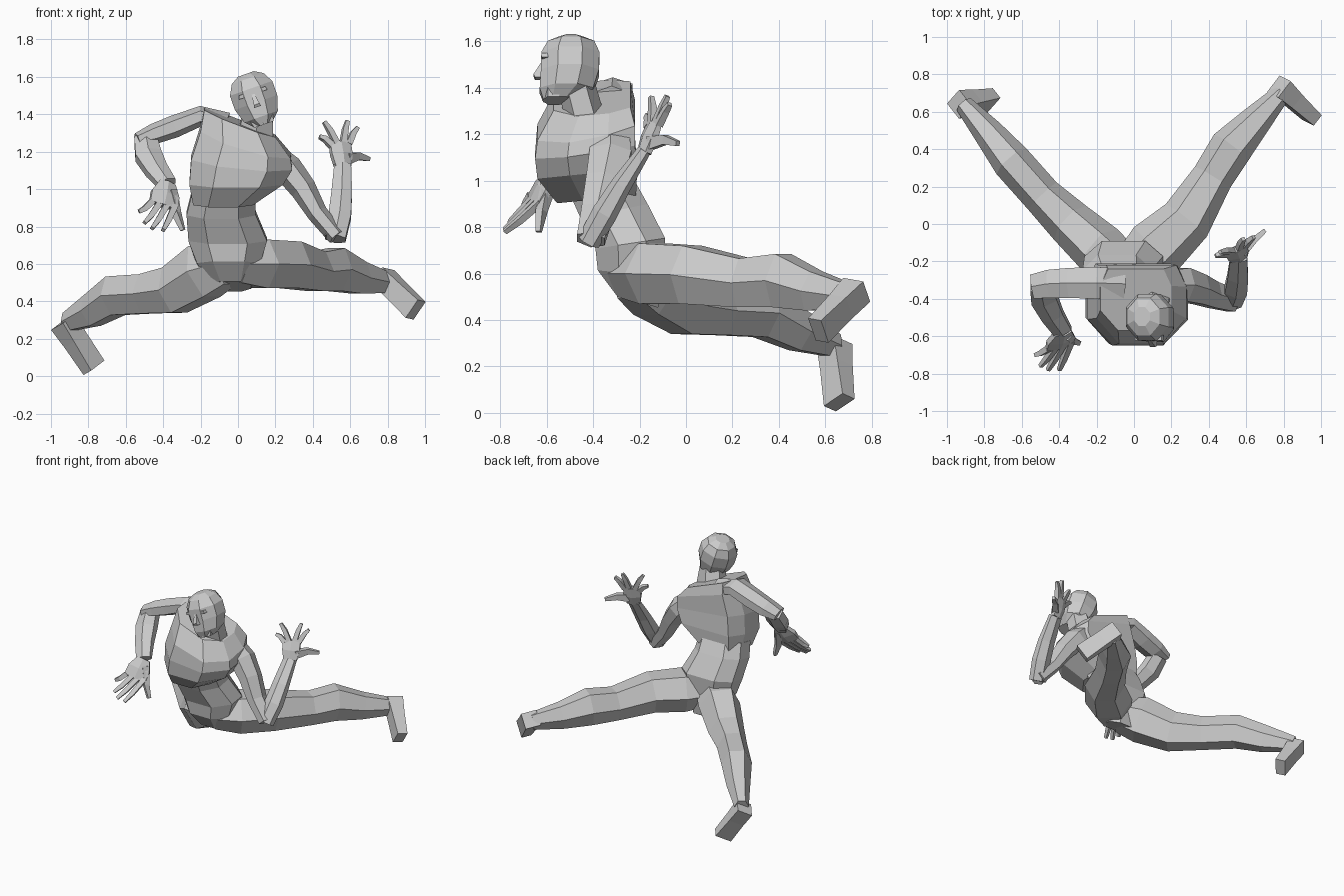
import bpy, bmesh, math
from mathutils import Vector, Matrix

cube = bpy.data.objects.get("Cube")
if cube:
    bpy.data.objects.remove(cube, do_unlink=True)

grey = bpy.data.materials.new("clay grey")
grey.use_nodes = True
tone = (0.6, 0.6, 0.6, 1)
grey.diffuse_color = tone
grey.node_tree.nodes["Principled BSDF"].inputs["Base Color"].default_value = tone


def skin(name, loops):
    """Bridge a list of point loops into a closed, flat shaded part."""
    bm = bmesh.new()
    rows = [[bm.verts.new(p) for p in loop] for loop in loops]
    n = len(rows[0])
    for a, b in zip(rows, rows[1:]):
        for i in range(n):
            j = (i + 1) % n
            bm.faces.new((a[i], a[j], b[j], b[i]))
    bm.faces.new(rows[0][::-1])
    bm.faces.new(rows[-1])
    bmesh.ops.recalc_face_normals(bm, faces=bm.faces)
    mesh = bpy.data.meshes.new(name)
    bm.to_mesh(mesh)
    bm.free()
    mesh.materials.append(grey)
    obj = bpy.data.objects.new(name, mesh)
    bpy.context.collection.objects.link(obj)
    return obj


def ring(c, u, v, w, d, n):
    """Polygon around c reaching w along u and d along v."""
    angles = [math.tau * (i + 0.5) / n for i in range(n)]
    kx = max(math.cos(a) for a in angles)
    ky = max(math.sin(a) for a in angles)
    return [c + u * (w * math.cos(a) / kx) + v * (d * math.sin(a) / ky) for a in angles]


def limb(name, stations, side, n=6):
    """Tube through (x, y, z, half width along side, half depth) stations."""
    pts = [Vector(s[:3]) for s in stations]
    loops = []
    for i, s in enumerate(stations):
        t = (pts[min(i + 1, len(pts) - 1)] - pts[max(i - 1, 0)]).normalized()
        u = Vector(side)
        u = (u - t * u.dot(t)).normalized()
        loops.append(ring(pts[i], u, t.cross(u), s[3], s[4], n))
    return skin(name, loops)


def body(name, stations, back):
    """Trunk rings: x, y, z, half width, half depth, sideways slope, depth slope."""
    half = [(.5, -1), (1, -.35), (1, .45), (back, 1)]
    outline = half + [(-x, y) for x, y in reversed(half)]
    loops = []
    for x, y, z, w, d, roll, pitch in stations:
        loops.append([Vector((x + a * w, y + b * d, z + a * w * roll + b * d * pitch))
                      for a, b in outline])
    skin(name, loops)


# Trunk
body("pelvis", [
    (-.04, -.21, .48, .11, .09, 0, -.3),
    (-.05, -.24, .60, .17, .14, 0, -.1),
    (-.055, -.24, .73, .21, .15, 0, .15),
    (-.09, -.31, .87, .185, .145, 0, .2),
    (-.08, -.36, .97, .17, .14, 0, .2)], .55)
body("chest", [
    (-.08, -.385, .92, .16, .17, 0, .1),
    (-.01, -.425, 1.03, .25, .215, 0, .1),
    (.02, -.435, 1.14, .27, .215, -.1, .15),
    (.04, -.43, 1.25, .24, .21, -.3, .2),
    (.01, -.405, 1.355, .19, .165, -.38, .1)], .78)
limb("neck", [(.09, -.435, 1.27, .1, .085), (.11, -.475, 1.42, .075, .08)], (1, 0, 0))

# Head, built upright then tilted onto the neck
tilt = Matrix.Translation((.09, -.495, 1.482)) @ Matrix.Rotation(-.34, 4, 'Y')


def head_part(name, stations, n):
    loops = [ring(Vector((0, y, z)), Vector((1, 0, 0)), Vector((0, 1, 0)), w, d, n)
             for y, z, w, d in stations]
    obj = skin(name, loops)
    obj.data.transform(tilt)


head_part("head", [
    (-.05, -.145, .05, .07), (-.02, -.10, .095, .115), (-.005, -.02, .12, .125),
    (-.003, .06, .12, .125), (.0, .115, .09, .1), (.0, .142, .045, .05)], 8)
head_part("nose", [(-.13, -.045, .02, .025), (-.13, -.03, .016, .032), (-.115, .03, .008, .012)], 4)
head_part("brow", [(-.09, .025, .08, .036), (-.09, .045, .075, .038)], 4)
head_part("jaw", [(-.075, -.145, .055, .05), (-.075, -.08, .07, .05)], 6)

# Arms
limb("left_upper_arm", [
    (.19, -.325, 1.19, .08, .06), (.265, -.325, 1.11, .09, .08), (.35, -.35, 1.0, .08, .07),
    (.425, -.38, .87, .07, .055), (.53, -.41, .745, .06, .05)], (0, 1, 0))
limb("left_forearm", [
    (.52, -.42, .735, .055, .05), (.545, -.35, .86, .06, .055),
    (.555, -.28, .98, .055, .045), (.56, -.18, 1.13, .045, .03)], (1, 0, 0))
limb("right_upper_arm", [
    (-.06, -.32, 1.35, .08, .06), (-.2, -.315, 1.39, .085, .055), (-.34, -.315, 1.335, .08, .06),
    (-.45, -.32, 1.295, .075, .055), (-.54, -.335, 1.265, .065, .035)], (0, 1, 0))
limb("right_forearm", [
    (-.495, -.33, 1.27, .06, .06), (-.48, -.40, 1.18, .07, .06),
    (-.435, -.49, 1.10, .06, .05), (-.38, -.575, 1.03, .05, .035)], (1, 0, 0))


def hand(side_name, wrist, knuckles, across, spread, tips, thumb):
    """Palm wedge, four fingers fanned along the knuckle line, and a thumb."""
    wrist, knuckles = Vector(wrist), Vector(knuckles)
    across = Vector(across).normalized()
    limb(side_name + "_palm", [
        (*wrist, .045, .03), (*wrist.lerp(knuckles, .5), spread, .032),
        (*knuckles, spread, .02)], across)
    for i, tip in enumerate(tips):
        base = knuckles + across * (i - 1.5) * spread * .55 - (knuckles - wrist) * .1
        mid = base.lerp(Vector(tip), .55) + (knuckles - wrist) * .08
        limb(f"{side_name}_finger_{i + 1}", [
            (*base, .017, .016), (*mid, .015, .014), (*tip, .01, .01)], across, 4)
    root = wrist.lerp(knuckles, .3) + across * .03
    mid = root.lerp(Vector(thumb), .5) + (knuckles - wrist) * .12
    limb(side_name + "_thumb", [
        (*root, .028, .022), (*mid, .02, .018), (*thumb, .011, .011)], (0, 0, 1), 4)


hand("left", (.56, -.18, 1.12), (.545, -.135, 1.25), (.9, .43, .1), .06,
     [(.435, -.17, 1.28), (.46, -.15, 1.36), (.585, -.08, 1.365), (.64, -.07, 1.33)],
     (.70, -.035, 1.16))
hand("right", (-.38, -.575, 1.03), (-.40, -.655, .91), (.9, .3, -.2), .078,
     [(-.53, -.70, .88), (-.50, -.76, .82), (-.46, -.78, .79), (-.40, -.78, .78)],
     (-.295, -.635, .78))

# Legs, with width measured vertically
limb("left_leg", [
    (-.02, -.25, .60, .10, .12), (.11, -.14, .60, .13, .165), (.28, .02, .595, .125, .14),
    (.42, .25, .56, .105, .11), (.52, .41, .57, .115, .115), (.65, .55, .525, .085, .085),
    (.79, .70, .50, .055, .05)], (0, 0, 1))
limb("right_leg", [
    (-.06, -.23, .60, .11, .12), (-.18, -.14, .56, .145, .145), (-.34, .005, .46, .125, .125),
    (-.49, .15, .44, .105, .105), (-.655, .335, .43, .105, .105), (-.78, .49, .35, .085, .08),
    (-.91, .64, .29, .05, .05)], (0, 0, 1))


def foot(name, heel, toe, shin):
    heel, toe = Vector(heel), Vector(toe)
    side = Vector(shin).cross(toe - heel)
    limb(name, [(*heel, .055, .055), (*heel.lerp(toe, .4), .055, .045), (*toe, .06, .035)], side, 4)


foot("left_foot", (.775, .735, .53), (.95, .57, .355), (.66, .73, -.2))
foot("right_foot", (-.935, .64, .29), (-.77, .66, .045), (-.58, .74, -.34))
